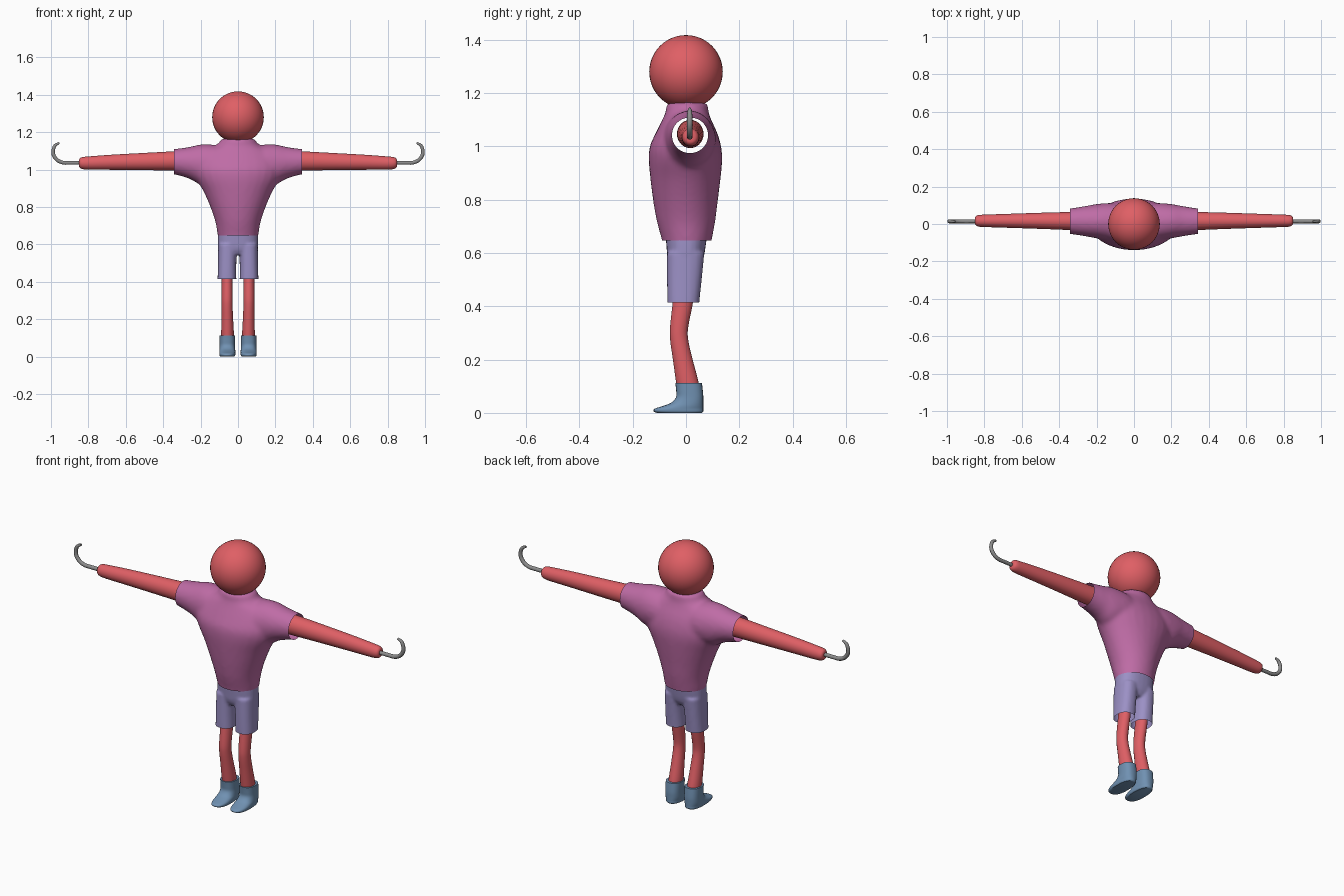
import bpy, bmesh, math
from mathutils import Vector

if "Cube" in bpy.data.objects:
    bpy.data.objects.remove(bpy.data.objects["Cube"])


def material(name, rgb):
    m = bpy.data.materials.new(name)
    m.diffuse_color = (*rgb, 1)
    m.use_nodes = True
    m.node_tree.nodes["Principled BSDF"].inputs["Base Color"].default_value = m.diffuse_color
    return m


SKIN = material("skin red", (0.74, 0.115, 0.13))
PINK = material("shirt mauve", (0.52, 0.15, 0.38))
LILAC = material("shorts lilac", (0.33, 0.28, 0.56))
BLUE = material("shoe blue", (0.162, 0.283, 0.445))
STEEL = material("hook grey", (0.26, 0.26, 0.26))


def spline(keys, steps=4):
    """Catmull-Rom interpolation through tuples of numbers."""
    k = [keys[0]] + list(keys) + [keys[-1]]
    out = []
    for i in range(1, len(k) - 2):
        for s in range(steps):
            t = s / steps
            out.append([0.5 * (2 * b + (c - a) * t + (2 * a - 5 * b + 4 * c - d) * t * t
                               + (3 * b - a - 3 * c + d) * t ** 3)
                        for a, b, c, d in zip(*k[i - 1:i + 3])])
    return out + [list(keys[-1])]


def loft(bm, keys, axis="z", side=1, power=2.0, cap=True, sides=28):
    """Rings (position, centre u, centre v, radius u, radius v) along z or x."""
    rings = []
    for t, cu, cv, ru, rv in spline(keys):
        ring = []
        for i in range(sides):
            a = 2 * math.pi * i / sides
            c, s = math.cos(a), math.sin(a)
            u = cu + ru * math.copysign(abs(c) ** (2 / power), c)
            v = cv + rv * math.copysign(abs(s) ** (2 / power), s)
            co = (side * u, v, t) if axis == "z" else (side * t, u, v)
            ring.append(bm.verts.new(co))
        rings.append(ring)
    for a, b in zip(rings, rings[1:]):
        for i in range(sides):
            j = (i + 1) % sides
            bm.faces.new((a[i], a[j], b[j], b[i]))
    if cap:
        bm.faces.new(rings[0])
        bm.faces.new(rings[-1])


def finish(name, bm, mat):
    bmesh.ops.recalc_face_normals(bm, faces=bm.faces)
    me = bpy.data.meshes.new(name)
    bm.to_mesh(me)
    bm.free()
    me.materials.append(mat)
    ob = bpy.data.objects.new(name, me)
    bpy.context.collection.objects.link(ob)
    bpy.ops.object.select_all(action="DESELECT")
    ob.select_set(True)
    bpy.context.view_layer.objects.active = ob
    bpy.ops.object.shade_smooth_by_angle(angle=math.radians(45))
    return ob


def cloth(name, bm, mat, voxel, smooth, cuts):
    """Fuse overlapping lofts into one skin, then trim open hems."""
    tmp = finish(name + " blank", bm, mat)
    r = tmp.modifiers.new("fuse", "REMESH")
    r.mode, r.voxel_size = "VOXEL", voxel
    sm = tmp.modifiers.new("soften", "SMOOTH")
    sm.factor, sm.iterations = 0.5, smooth
    me = bpy.data.meshes.new_from_object(tmp.evaluated_get(bpy.context.evaluated_depsgraph_get()))
    bpy.data.objects.remove(tmp)
    out = bmesh.new()
    out.from_mesh(me)
    for co, no in cuts:
        bmesh.ops.bisect_plane(out, geom=out.verts[:] + out.edges[:] + out.faces[:],
                               plane_co=co, plane_no=no, clear_outer=True)
    return finish(name, out, mat)


# Head
bm = bmesh.new()
bmesh.ops.create_uvsphere(bm, u_segments=40, v_segments=24, radius=0.138)
bmesh.ops.translate(bm, vec=(0, 0, 1.28), verts=bm.verts)
finish("head", bm, SKIN)

# Shirt: torso plus two sleeves
bm = bmesh.new()
loft(bm, [(0.60, 0, 0.003, 0.10, 0.085), (0.65, 0, 0.003, 0.109, 0.094),
          (0.72, 0, 0, 0.121, 0.110), (0.80, 0, -0.002, 0.148, 0.122),
          (0.88, 0, -0.002, 0.183, 0.132), (0.95, 0, -0.002, 0.222, 0.138),
          (1.00, 0, -0.002, 0.235, 0.134), (1.05, 0, 0.002, 0.225, 0.116),
          (1.10, 0, 0.003, 0.18, 0.092), (1.13, 0, 0.004, 0.115, 0.081),
          (1.165, 0, 0.004, 0.09, 0.078)])
for s in (1, -1):
    loft(bm, [(0.02, 0.01, 1.02, 0.09, 0.10), (0.12, 0.012, 1.025, 0.10, 0.107),
              (0.20, 0.015, 1.027, 0.092, 0.107), (0.26, 0.015, 1.036, 0.081, 0.085),
              (0.34, 0.015, 1.042, 0.069, 0.068), (0.38, 0.015, 1.042, 0.066, 0.065)],
         axis="x", side=s)
cloth("shirt", bm, PINK, 0.011, 6,
      [((0, 0, 0.648), (0, 0, -1)), ((0.342, 0, 0), (1, 0, 0)), ((-0.342, 0, 0), (-1, 0, 0))])

# Shorts: hips plus two legs
bm = bmesh.new()
loft(bm, [(0.545, 0, -0.003, 0.07, 0.05), (0.575, 0, -0.002, 0.103, 0.066),
          (0.62, 0, 0, 0.107, 0.073), (0.69, 0, 0.002, 0.105, 0.08)], power=2.4)
for s in (1, -1):
    loft(bm, [(0.38, 0.059, -0.010, 0.05, 0.058), (0.415, 0.059, -0.010, 0.05, 0.06),
              (0.50, 0.058, -0.006, 0.049, 0.065), (0.60, 0.055, -0.001, 0.051, 0.07)],
         side=s, power=2.4)
cloth("shorts", bm, LILAC, 0.007, 4, [((0, 0, 0.415), (0, 0, -1))])

for s, tag in ((1, "left"), (-1, "right")):
    # Arm with rounded end
    bm = bmesh.new()
    loft(bm, [(0.26, 0.016, 1.047, 0.05, 0.053), (0.35, 0.016, 1.046, 0.048, 0.051),
              (0.50, 0.017, 1.043, 0.043, 0.046), (0.68, 0.017, 1.039, 0.037, 0.040),
              (0.80, 0.017, 1.035, 0.033, 0.035), (0.835, 0.017, 1.035, 0.030, 0.031),
              (0.848, 0.017, 1.035, 0.021, 0.022), (0.850, 0.017, 1.035, 0.008, 0.008)],
         axis="x", side=s)
    finish(tag + "_arm", bm, SKIN)

    # Hook: tapered bent rod
    path = [(0.83, 1.036, 1), (0.90, 1.036, 1), (0.935, 1.037, 1), (0.965, 1.05, 1),
            (0.985, 1.075, 1), (0.988, 1.103, 0.95), (0.977, 1.13, 0.85), (0.955, 1.142, 0.5)]
    cu = bpy.data.curves.new(tag + "_hook", "CURVE")
    cu.dimensions = "3D"
    cu.bevel_depth, cu.bevel_resolution, cu.use_fill_caps = 0.0105, 3, True
    pts = spline(path, 3)
    sp = cu.splines.new("POLY")
    sp.points.add(len(pts) - 1)
    for p, (x, z, r) in zip(sp.points, pts):
        p.co, p.radius = (s * x, 0.014, z, 1), r
    sp.use_smooth = True
    cu.materials.append(STEEL)
    bpy.context.collection.objects.link(bpy.data.objects.new(tag + "_hook", cu))

    # Leg, bent at the knee
    bm = bmesh.new()
    loft(bm, [(0.07, 0.056, 0.012, 0.033, 0.042), (0.12, 0.056, 0.004, 0.034, 0.042),
              (0.20, 0.057, -0.012, 0.031, 0.037), (0.27, 0.058, -0.025, 0.029, 0.034),
              (0.32, 0.058, -0.026, 0.029, 0.034), (0.42, 0.058, -0.011, 0.029, 0.038),
              (0.52, 0.058, 0.0, 0.029, 0.038)], side=s)
    finish(tag + "_leg", bm, SKIN)

    # Shoe with a low pointed toe
    bm = bmesh.new()
    loft(bm, [(0.0, 0.057, -0.025, 0.038, 0.085), (0.006, 0.057, -0.028, 0.042, 0.093),
              (0.016, 0.057, -0.026, 0.043, 0.091), (0.027, 0.057, -0.009, 0.043, 0.074),
              (0.04, 0.057, 0.006, 0.042, 0.059), (0.06, 0.057, 0.014, 0.041, 0.051),
              (0.085, 0.057, 0.013, 0.041, 0.050), (0.112, 0.057, 0.010, 0.041, 0.050)],
         side=s, power=2.5)
    finish(tag + "_shoe", bm, BLUE)
